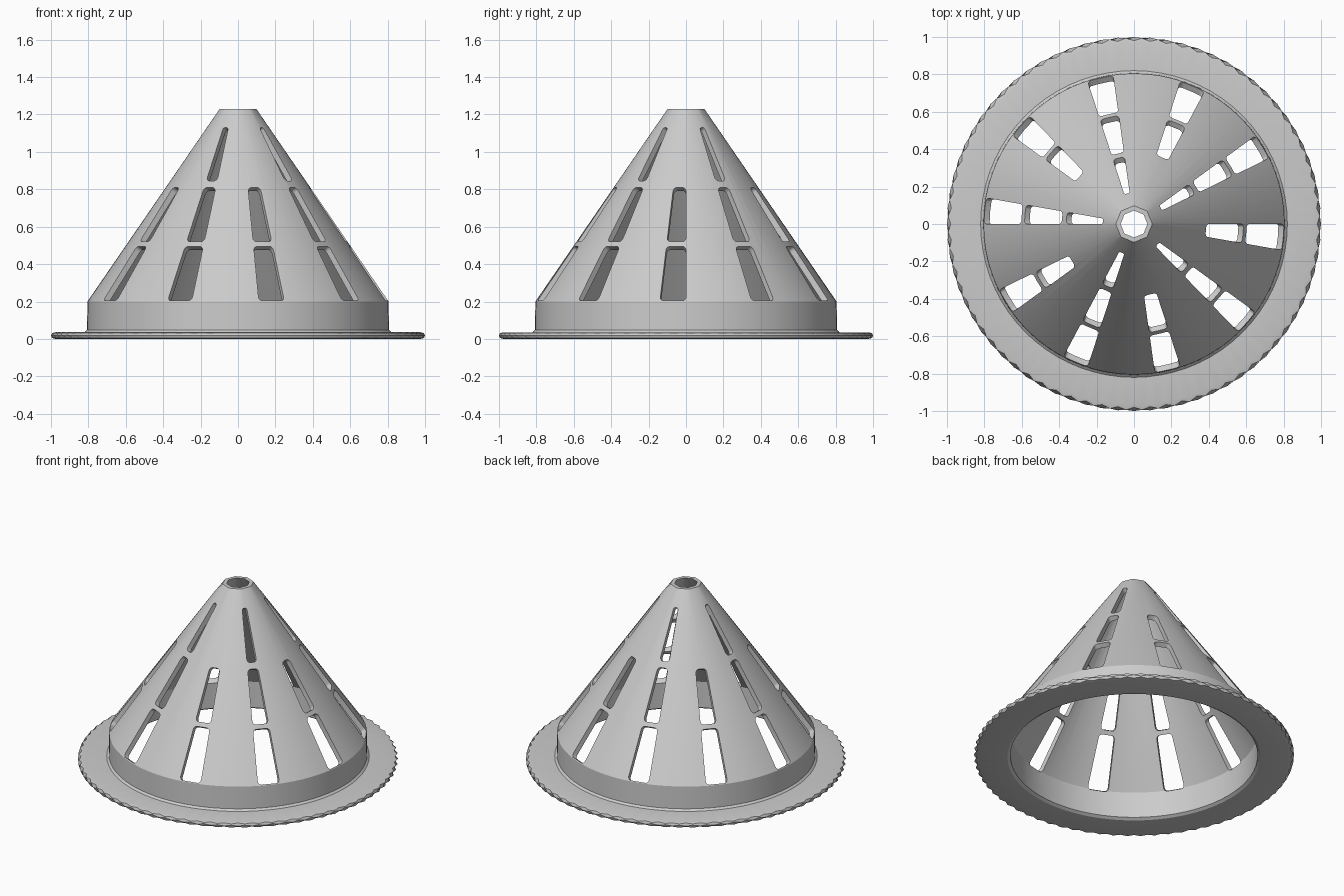
import bpy, bmesh, math
from math import sin, cos, pi, radians

if "Cube" in bpy.data.objects:
    bpy.data.objects.remove(bpy.data.objects["Cube"])

grey = bpy.data.materials.new("plain grey")
grey.use_nodes = True
COLOUR = (0.6, 0.6, 0.6, 1)
grey.diffuse_color = COLOUR
grey.node_tree.nodes["Principled BSDF"].inputs["Base Color"].default_value = COLOUR

BASE_R, BASE_Z, TOP_R, TOP_Z = 0.805, 0.2, 0.098, 1.23
WALL = 0.033
SLOPE = (BASE_R - TOP_R) / (TOP_Z - BASE_Z)
NR, NZ = 1 / math.hypot(1, SLOPE), SLOPE / math.hypot(1, SLOPE)


def cone_r(z):
    return BASE_R - (z - BASE_Z) * SLOPE


def finish(name, bm):
    bmesh.ops.recalc_face_normals(bm, faces=bm.faces)
    mesh = bpy.data.meshes.new(name)
    bm.to_mesh(mesh)
    bm.free()
    mesh.materials.append(grey)
    ob = bpy.data.objects.new(name, mesh)
    bpy.context.collection.objects.link(ob)
    return ob


def select(ob):
    bpy.ops.object.select_all(action='DESELECT')
    ob.select_set(True)
    bpy.context.view_layer.objects.active = ob


def lathe(name, profile, segments, radius_rule):
    """Spin a closed (radius, height) profile into a ring."""
    bm = bmesh.new()
    rings = []
    for r, z in profile:
        ring = []
        for i in range(segments):
            a = 2 * pi * i / segments
            rr = radius_rule(r, z, i, a)
            ring.append(bm.verts.new((rr * cos(a), rr * sin(a), z)))
        rings.append(ring)
    for k, low in enumerate(rings):
        high = rings[(k + 1) % len(rings)]
        for i in range(segments):
            j = (i + 1) % segments
            bm.faces.new((low[i], low[j], high[j], high[i]))
    return finish(name, bm)


# Flange with a knurled outer edge
def knurl(r, z, i, a):
    if r < 0.95:
        return r
    ridge = i % 2 == 0
    return r if ridge == (0.01 < z < 0.03) else r - 0.015


flange = lathe("flange", [(0.79, 0), (0.975, 0), (0.995, 0.005), (1.0, 0.018),
                          (0.995, 0.031), (0.975, 0.036), (0.78, 0.036),
                          (0.772, 0.012)], 144, knurl)


# Conical strainer wall, ending in an eight-sided opening
def octagon_tip(r, z, i, a):
    if z < TOP_Z - 0.01:
        return r
    return r * cos(pi / 8) / cos(a % (pi / 4) - pi / 8)


inner_shift = WALL / NR
wall = [(0.772, 0.012), (0.79, 0.012), (0.82, 0.036), (0.807, 0.048),
        (BASE_R, BASE_Z), (cone_r(1.15), 1.15), (TOP_R, TOP_Z),
        (0.072, TOP_Z), (cone_r(1.15) - inner_shift, 1.15),
        (0.772, BASE_Z - 0.01)]
strainer = lathe("strainer_cone", wall, 72, octagon_tip)


# Rounded wedge cutters, square to the cone wall
def add_slot(bm, angle, z0, z1):
    half = radians(5)
    outline = []
    for sa, z, start in ((1, z0, -90), (1, z1, 0), (-1, z1, 90), (-1, z0, 180)):
        r = cone_r(z)
        rad = min(0.02, 0.8 * half * r)
        zc = z + rad * (1 if z == z0 else -1)
        ac = sa * (half - rad / r)
        for step in range(5):
            t = radians(start + step * 22.5)
            outline.append((angle + ac + rad / r * cos(t), zc + rad * sin(t)))

    def layer(depth):
        verts = []
        for a, z in outline:
            r = cone_r(z) + NR * depth
            verts.append(bm.verts.new((r * cos(a), r * sin(a), z + NZ * depth)))
        return verts

    inside, outside = layer(-0.055), layer(0.03)
    n = len(outline)
    bm.faces.new(inside[::-1])
    bm.faces.new(outside)
    for i in range(n):
        j = (i + 1) % n
        bm.faces.new((inside[i], inside[j], outside[j], outside[i]))


ROWS = [(0.205, 0.495), (0.52, 0.81), (0.845, 1.13)]
bm = bmesh.new()
for column in range(10):
    rows = ROWS if column % 2 == 0 else ROWS[:2]
    for z0, z1 in rows:
        add_slot(bm, radians(31 + 36 * column), z0, z1)
cutter = finish("slot_cutter", bm)
cutter.hide_render = True

cut = strainer.modifiers.new("slots", 'BOOLEAN')
cut.operation = 'DIFFERENCE'
cut.solver = 'EXACT'
cut.object = cutter
select(strainer)
bpy.ops.object.modifier_apply(modifier=cut.name)
bpy.data.objects.remove(cutter)

# Smooth walls, crisp edges
for ob, limit in ((strainer, 28), (flange, 15)):
    select(ob)
    bpy.ops.object.shade_smooth_by_angle(angle=radians(limit))
